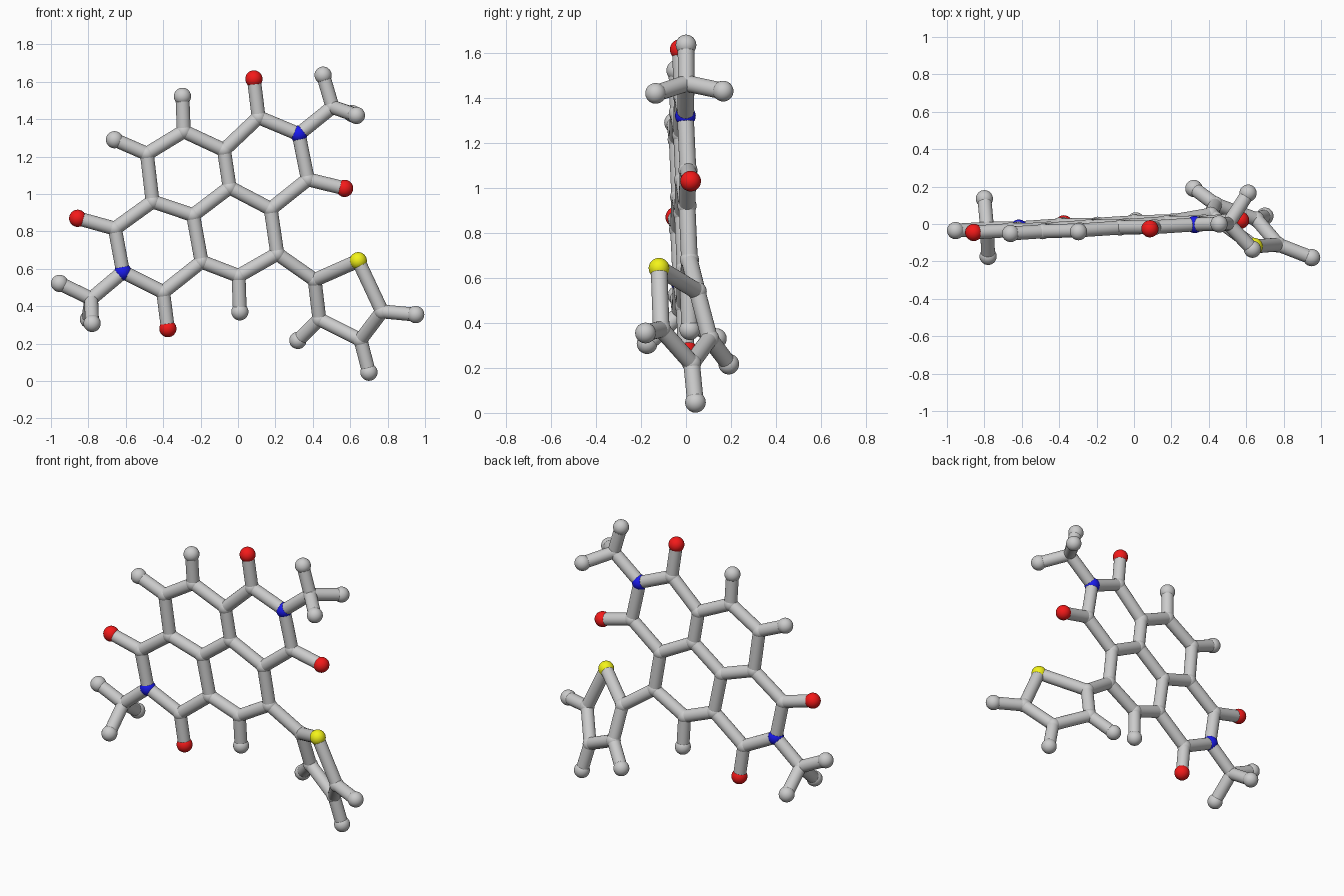
import bpy, bmesh, math
from mathutils import Vector

if "Cube" in bpy.data.objects:
    bpy.data.objects.remove(bpy.data.objects["Cube"])

BALL, STICK = 0.046, 0.037


def ball_mesh(name, colour=None):
    bm = bmesh.new()
    bmesh.ops.create_uvsphere(bm, u_segments=32, v_segments=16, radius=BALL)
    return finish(bm, name, colour)


def finish(bm, name, colour=None):
    for f in bm.faces:
        f.smooth = len(f.verts) <= 4
    me = bpy.data.meshes.new(name)
    bm.to_mesh(me)
    bm.free()
    if colour:
        mat = bpy.data.materials.new(name + "_colour")
        mat.diffuse_color = colour
        mat.use_nodes = True
        mat.node_tree.nodes["Principled BSDF"].inputs["Base Color"].default_value = mat.diffuse_color
        me.materials.append(mat)
    return me


def add(name, me):
    ob = bpy.data.objects.new(name, me)
    bpy.context.collection.objects.link(ob)
    return ob


def flat(x, z):
    # the fused rings lie in one slightly tilted plane
    return Vector((x, 0.03 + 0.05 * x - 0.037 * z, z))


# flat fused-ring core: x, z
core = {
    "c1": (-.29, 1.335), "c2": (-.487, 1.215), "c3": (-.457, .96),
    "c4": (-.24, .887), "c5": (-.045, 1.035), "c6": (-.075, 1.235),
    "c7": (.11, 1.41), "n1": (.325, 1.32), "c8": (.373, 1.078),
    "c9": (.175, .92), "c10": (.21, .68), "c11": (.003, .562),
    "c12": (-.195, .638), "c13": (-.40, .475), "n2": (-.615, .583),
    "c14": (-.658, .815), "o1": (.085, 1.615), "o2": (.57, 1.03),
    "o3": (-.375, .28), "o4": (-.857, .87), "h1": (-.297, 1.522),
    "h2": (-.66, 1.29), "h3": (.01, .37), "c15": (.505, 1.465),
    "c16": (-.785, .44),
}
atoms = {k: flat(*v) for k, v in core.items()}

# twisted five-ring and the end-group tips: x, y, z
twisted = {
    "c17": (.41, .05, .54), "s1": (.643, -.12, .643), "c18": (.77, -.11, .372),
    "c19": (.655, .025, .22), "c20": (.435, .105, .33),
    "h4": (.95, -.18, .355), "h5": (.70, .042, .047), "h6": (.32, .19, .217),
    "h7": (.455, 0, 1.635), "h8": (.633, -.135, 1.42), "h9": (.61, .165, 1.43),
    "h10": (-.954, -.035, .522), "h11": (-.78, -.173, .308),
    "h12": (-.80, .135, .33),
}
atoms.update({k: Vector(v) for k, v in twisted.items()})

# connected runs of sticks
runs = [
    "c1 c2 c3 c4 c5 c6 c1", "c6 c7 n1 c8 c9 c5", "c9 c10 c11 c12 c4",
    "c12 c13 n2 c14 c3", "c7 o1", "c8 o2", "c13 o3", "c14 o4",
    "c1 h1", "c2 h2", "c11 h3", "n1 c15 h7", "h8 c15 h9",
    "n2 c16 h10", "h11 c16 h12", "c10 c17 s1 c18 c19 c20 c17",
    "c18 h4", "c19 h5", "c20 h6",
]

# balls; plain joints are only as thick as the sticks
kinds = {
    "c": ("joint", ball_mesh("joint")),
    "h": ("grey_tip", ball_mesh("grey_tip")),
    "o": ("red_ball", ball_mesh("red_ball", (.9, .01, .01, 1))),
    "n": ("blue_ball", ball_mesh("blue_ball", (.01, .01, .85, 1))),
    "s": ("yellow_ball", ball_mesh("yellow_ball", (.9, .9, .01, 1))),
}
for key, pos in atoms.items():
    label, me = kinds[key[0]]
    ob = add(label + "_" + key[1:], me)
    ob.location = pos
    if label == "joint":
        ob.scale = (.92,) * 3

# sticks: one unit cylinder stretched along each link
bm = bmesh.new()
bmesh.ops.create_cone(bm, cap_ends=True, segments=24, radius1=STICK,
                      radius2=STICK, depth=1)
stick = finish(bm, "stick")
for run in runs:
    names = run.split()
    for a, b in zip(names, names[1:]):
        d = atoms[b] - atoms[a]
        ob = add("stick_" + a + "_" + b, stick)
        ob.location = (atoms[a] + atoms[b]) / 2
        ob.rotation_mode = 'QUATERNION'
        ob.rotation_quaternion = d.to_track_quat('Z', 'Y')
        ob.scale = (1, 1, d.length)
